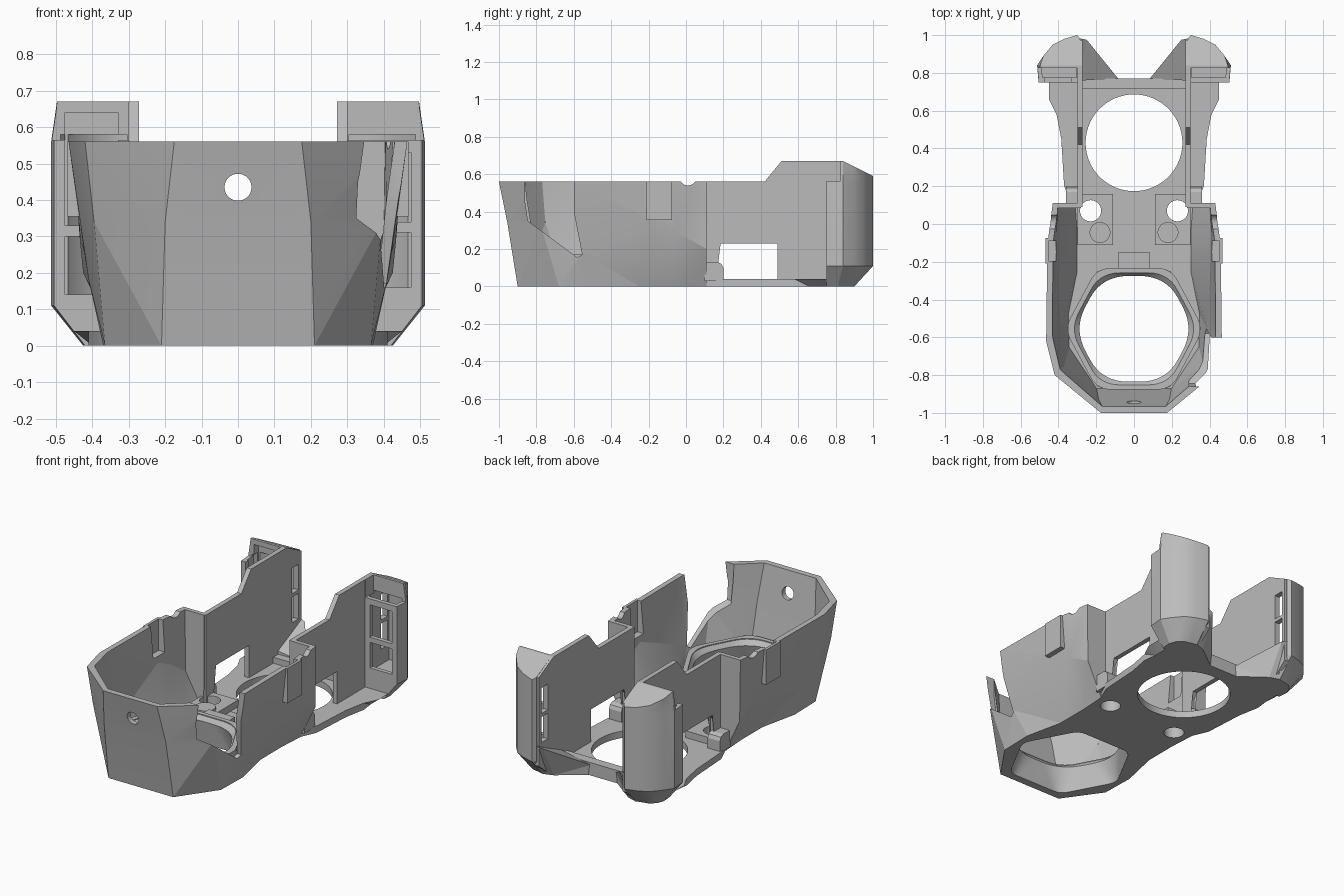
import bpy, bmesh, math

cube = bpy.data.objects.get("Cube")
if cube:
    bpy.data.objects.remove(cube, do_unlink=True)

GREY = (0.5, 0.5, 0.5, 1)
mat = bpy.data.materials.new("grey plastic")
mat.use_nodes = True
mat.diffuse_color = GREY
mat.node_tree.nodes["Principled BSDF"].inputs["Base Color"].default_value = GREY


def loft(name, rings):
    """Closed solid through matching rings of 3D points."""
    bm = bmesh.new()
    loops = [[bm.verts.new(p) for p in ring] for ring in rings]
    n = len(loops[0])
    bm.faces.new(loops[0])
    bm.faces.new(loops[-1])
    for low, high in zip(loops, loops[1:]):
        for i in range(n):
            j = (i + 1) % n
            bm.faces.new((low[i], low[j], high[j], high[i]))
    bmesh.ops.triangulate(bm, faces=bm.faces[:])
    bmesh.ops.recalc_face_normals(bm, faces=bm.faces[:])
    mesh = bpy.data.meshes.new(name)
    bm.to_mesh(mesh)
    bm.free()
    mesh.materials.append(mat)
    obj = bpy.data.objects.new(name, mesh)
    bpy.context.collection.objects.link(obj)
    return obj


def level(pts, z, s=1):
    return [(x * s, y, z) for x, y in pts]


def both(half):
    return half + [(-p[0], *p[1:]) for p in reversed(half)]


def side_prism(name, yz, x0, x1):
    return loft(name, [[(x, y, z) for y, z in yz] for x in (x0, x1)])


def box(name, x0, x1, y0, y1, z0, z1):
    base = [(x0, y0), (x1, y0), (x1, y1), (x0, y1)]
    return loft(name, [level(base, z0), level(base, z1)])


def rod(name, centre, r, a, b, axis="z", n=48):
    rings = []
    for h in (a, b):
        ring = []
        for i in range(n):
            t = 2 * math.pi * i / n
            u, v = centre[0] + r * math.cos(t), centre[1] + r * math.sin(t)
            ring.append({"x": (h, u, v), "y": (u, h, v), "z": (u, v, h)}[axis])
        rings.append(ring)
    return loft(name, rings)


def cut(obj, *cutters):
    for c in cutters:
        c.hide_render = True
        mod = obj.modifiers.new("cut", "BOOLEAN")
        mod.operation = "DIFFERENCE"
        mod.solver = "EXACT"
        mod.object = c
        bpy.context.view_layer.objects.active = obj
        bpy.ops.object.modifier_apply(modifier=mod.name)
        bpy.data.objects.remove(c, do_unlink=True)


def smooth(obj, degrees=25):
    bpy.ops.object.select_all(action="DESELECT")
    obj.select_set(True)
    bpy.context.view_layer.objects.active = obj
    bpy.ops.object.shade_smooth_by_angle(angle=math.radians(degrees))


def hexagon(scale, rounding, steps=8):
    """Hexagon with curved corners around the front opening."""
    corners = [(0.17, 0.28), (0.32, 0), (0.17, -0.28), (-0.17, -0.28), (-0.32, 0), (-0.17, 0.28)]
    pts = []
    for i, c in enumerate(corners):
        p, q = corners[i - 1], corners[(i + 1) % 6]
        a = [c[k] + (p[k] - c[k]) * rounding for k in (0, 1)]
        b = [c[k] + (q[k] - c[k]) * rounding for k in (0, 1)]
        for s in range(steps + 1):
            t = s / steps
            x, y = [(1 - t) ** 2 * a[k] + 2 * t * (1 - t) * c[k] + t * t * b[k] for k in (0, 1)]
            pts.append((x * scale, y * scale - 0.555))
    return pts


def nozzle_cutter():
    return loft("cutter", [level(hexagon(1.07, 0.12), -0.01), level(hexagon(1.0, 0.42), 0.14),
                           level(hexagon(1.06, 0.3), 0.165), level(hexagon(1.06, 0.3), 0.3)])


def lamp_cutter(s):
    return rod("cutter", (s * 0.23, 0.07), 0.056, -0.1, 0.12)


def latch_pocket(s):
    return box("cutter", s * 0.40, s * 0.452, -0.195, -0.09, 0.375, 0.7)


# Faceted front shell, its fold rising to a peak on each flank
low = [(0.21, -0.90), (0.365, -0.68), (0.37, -0.48), (0.32, -0.25), (0.32, -0.05), (0.33, 0.11)]
mid = [(0.20, -0.955, 0.34), (0.395, -0.78, 0.34), (0.41, -0.55, 0.18), (0.435, -0.16, 0.34),
       (0.434, -0.05, 0.29), (0.425, 0.11, 0.2)]
top = [(0.175, -1.0), (0.42, -0.80), (0.465, -0.62), (0.46, -0.20), (0.455, -0.08), (0.43, 0.11)]


def inset(half):
    return both([(p[0] * 0.94, p[1] + 0.028 if p[1] < -0.6 else min(p[1], 0.085), *p[2:]) for p in half])


shell = loft("front_shell", [level(both(low), 0), both(mid), level(both(top), 0.56)])
cut(shell,
    loft("cutter", [level(inset(low), 0.04), inset(mid), level(inset(top), 0.60)]),
    box("cutter", -0.28, 0.28, 0.05, 0.2, 0.041, 0.7),
    nozzle_cutter(),
    side_prism("cutter", [(-0.86, 0.7), (-0.86, 0.45), (-0.845, 0.35), (-0.58, 0.155), (-0.555, 0.17),
                          (-0.6, 0.4), (-0.6, 0.7)], 0.29, 0.6),
    rod("cutter", (0, 0.435), 0.037, -1.1, -0.85, "y"),
    rod("cutter", (0.01, 0.585), 0.045, -0.6, 0.6, "x"),
    lamp_cutter(1), lamp_cutter(-1), latch_pocket(1), latch_pocket(-1))
smooth(shell, 14)

# Ring around the front opening, with a flared rim
duct = loft("nozzle_ring", [level(hexagon(1.13, 0.12), 0.001), level(hexagon(1.15, 0.2), 0.17)])
cut(duct, nozzle_cutter())
smooth(duct)

# Rear floor with the large round opening
floor_half = [(0.33, 0.11), (0.37, 0.2), (0.385, 0.45), (0.41, 0.58), (0.45, 0.66), (0.45, 0.77), (0.08, 0.77)]
floor = loft("rear_floor", [level(both([(x - 0.05 if x > 0.43 else x, y) for x, y in floor_half]), 0),
                            level(both(floor_half), 0.04)])
cut(floor, rod("cutter", (0, 0.43), 0.256, -0.1, 0.1, n=96), lamp_cutter(1), lamp_cutter(-1))
smooth(floor)
box("rear_crossbar", -0.28, 0.28, 0.715, 0.77, 0.03, 0.075)
box("centre_clip", -0.085, 0.085, -0.25, -0.15, 0.03, 0.15)

# Outlines of one rear wall, lug and rear pod
wall_yz = [(0.09, 0.03), (0.09, 0.56), (0.42, 0.56), (0.51, 0.67), (0.84, 0.67), (0.975, 0.60),
           (0.975, 0.08), (0.9, 0.02), (0.49, 0.02), (0.49, 0.23), (0.185, 0.23), (0.16, 0.20), (0.16, 0.03)]
lug_yz = [(0.10, 0.03), (0.10, 0.13), (0.17, 0.13), (0.19, 0.12), (0.20, 0.10), (0.20, 0.03)]
pod_foot = [(0.285, 0.75), (0.42, 0.75), (0.425, 0.81), (0.41, 0.85), (0.38, 0.88), (0.34, 0.89), (0.30, 0.90), (0.285, 0.89)]
pod_body = [(0.285, 0.75), (0.505, 0.75), (0.513, 0.84), (0.48, 0.89), (0.43, 0.95), (0.37, 0.98), (0.30, 1.0), (0.285, 0.98)]
pod_top = [(min(x, 0.497), y) for x, y in pod_body]
pod_room = [(0.305, 0.775), (0.485, 0.775), (0.488, 0.84), (0.46, 0.88), (0.41, 0.93), (0.36, 0.955), (0.32, 0.965), (0.305, 0.965)]

for s, side in ((1, "left"), (-1, "right")):
    def slots():
        return [box("cutter", s * 0.2, s * 0.34, 0.89, 0.95, z, z + 0.15) for z in (0.21, 0.38)]

    # Thin upright wall
    wall = side_prism(side + "_rear_wall", wall_yz, s * 0.272, s * 0.30)
    cut(wall, *slots())

    # Hollow rounded pod, its raised cap set back from the open front
    pod = loft(side + "_rear_pod", [level(pod_foot, 0, s), level(pod_body, 0.11, s),
                                    level(pod_body, 0.56, s), level(pod_top, 0.67, s)])
    cut(pod,
        side_prism("cutter", [(0.84, 0.67), (1.1, 0.54), (1.1, 0.8), (0.84, 0.8)], 0, s),
        box("cutter", s * 0.301, s * 0.6, 0.7, 0.825, 0.565, 0.8),
        loft("cutter", [level(pod_room, 0.12, s), level(pod_room, 0.58, s)]),
        *slots())
    windows = [(0.16, 0.31), (0.34, 0.53)] if s > 0 else [(0.14, 0.30), (0.33, 0.64)]
    cut(pod, *[box("cutter", s * 0.33, s * 0.475, 0.7, 0.87, a, b) for a, b in windows])
    smooth(pod)

    # Sloped scoop at the foot of the pod
    loft(side + "_foot_scoop", [
        [(s * 0.08, 0.76, 0.0), (s * 0.30, 0.76, 0.0), (s * 0.30, 0.90, 0.0), (s * 0.24, 0.88, 0.0)],
        [(s * 0.08, 0.765, 0.06), (s * 0.30, 0.76, 0.10), (s * 0.30, 0.985, 0.21), (s * 0.25, 0.975, 0.19)]])

    # Rounded lug behind the step
    side_prism(side + "_corner_lug", lug_yz, s * 0.28, s * 0.36)

    # Hollow latch on the shell
    latch = box(side + "_latch", s * 0.435, s * 0.468, -0.21, -0.075, 0.355, 0.56)
    cut(latch, latch_pocket(s))

    # Lamp mount and post
    mount = box(side + "_lamp_mount", s * 0.11, s * 0.30, -0.11, 0.16, 0.03, 0.08)
    cut(mount, lamp_cutter(s))
    smooth(rod(side + "_post", (s * 0.18, -0.045), 0.055, 0.05, 0.10, n=32))
